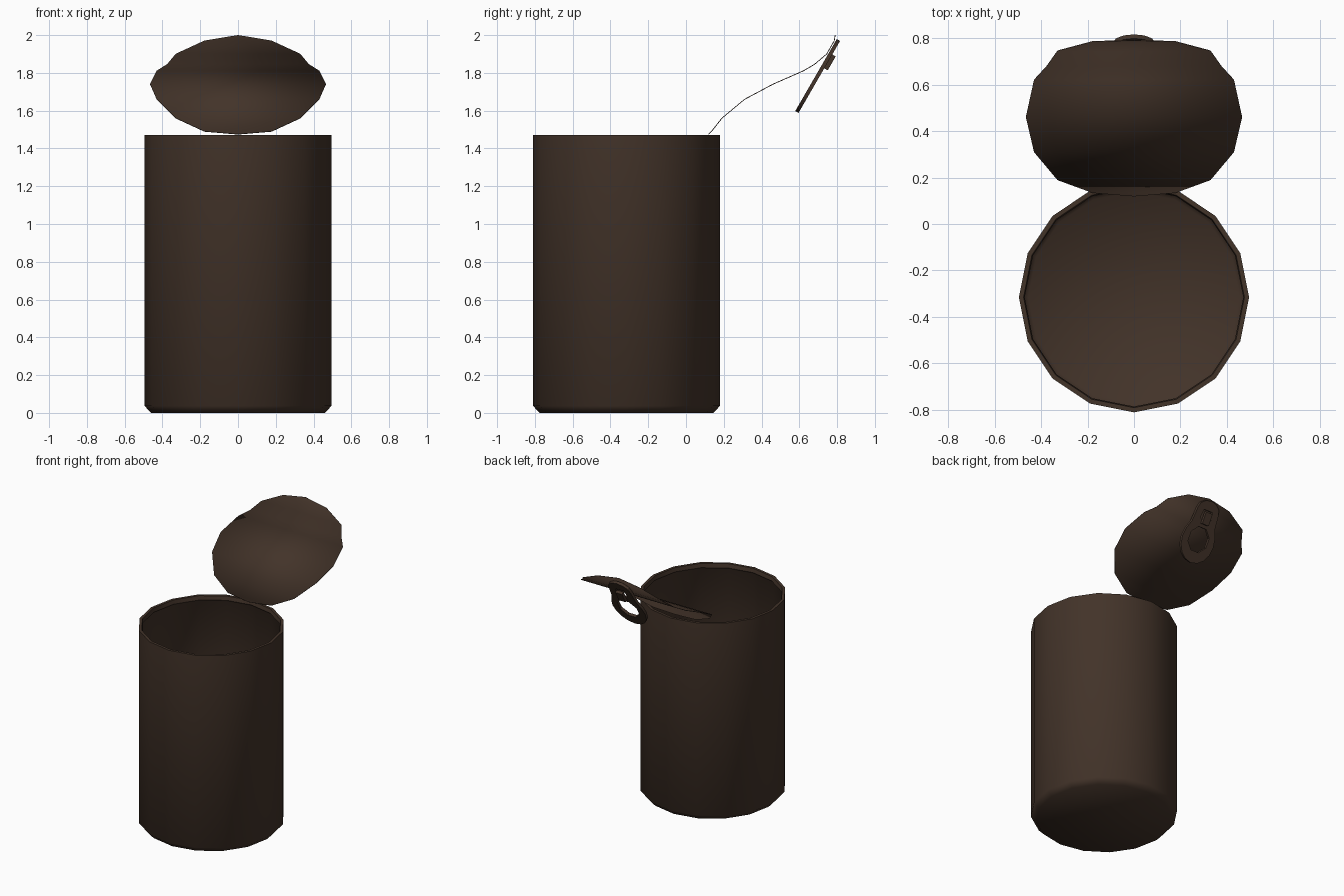
import bpy, bmesh, math
from mathutils import Matrix, Vector

if "Cube" in bpy.data.objects:
    bpy.data.objects.remove(bpy.data.objects["Cube"])

metal = bpy.data.materials.new("dark brown metal")
metal.diffuse_color = (0.055, 0.033, 0.022, 1)
metal.use_nodes = True
metal.node_tree.nodes["Principled BSDF"].inputs["Base Color"].default_value = metal.diffuse_color


def add_object(name, bm, angle):
    bmesh.ops.recalc_face_normals(bm, faces=bm.faces)
    me = bpy.data.meshes.new(name)
    bm.to_mesh(me)
    bm.free()
    me.materials.append(metal)
    ob = bpy.data.objects.new(name, me)
    bpy.context.collection.objects.link(ob)
    bpy.ops.object.select_all(action='DESELECT')
    ob.select_set(True)
    bpy.context.view_layer.objects.active = ob
    bpy.ops.object.shade_smooth_by_angle(angle=math.radians(angle))
    return ob


# Open can: 16-sided lathe, outside bottom up over the rim and down to the floor
SIDES, CY = 16, -0.315
profile = [(0.46, 0), (0.495, 0.037), (0.495, 1.47), (0.475, 1.47),
           (0.47, 1.44), (0.485, 1.425), (0.485, 0.045), (0.455, 0.012)]
bm = bmesh.new()
rings = [[bm.verts.new((r * math.cos(i * math.tau / SIDES),
                        CY + r * math.sin(i * math.tau / SIDES), z))
          for i in range(SIDES)] for r, z in profile]
for a, b in zip(rings, rings[1:]):
    for i in range(SIDES):
        j = (i + 1) % SIDES
        bm.faces.new((a[i], a[j], b[j], b[i]))
bm.faces.new(rings[0])
bm.faces.new(rings[-1])
add_object("can_body", bm, 50)

# Peeled-back lid: a 16-gon bent along a side profile (half width, y, z)
rows = [(0, .12, 1.475), (.178, .135, 1.49), (.329, .19, 1.56), (.43, .31, 1.66),
        (.465, .46, 1.74), (.43, .62, 1.81), (.375, .68, 1.845),
        (.329, .745, 1.90), (.178, .785, 1.97), (0, .79, 2.0)]
bm = bmesh.new()
strip = [[bm.verts.new((s * w, y, z)) for s in ((-1, 1) if w else (0,))]
         for w, y, z in rows]
for a, b in zip(strip, strip[1:]):
    bm.faces.new(a + b[::-1])
lid = add_object("peeled_lid", bm, 40)
sol = lid.modifiers.new("sheet", 'SOLIDIFY')
sol.thickness = 0.004
sol.offset = 0

# Pull tab: flat outline with two holes, tilted 60 degrees
FRAME = Matrix.Translation((0, 0.587, 1.593)) @ Matrix.Rotation(math.radians(60), 4, 'X')


def loop(cx, cy, rx, ry, n, a0=0.0, a1=math.tau):
    return [(cx + rx * math.cos(a0 + (a1 - a0) * i / n),
             cy + ry * math.sin(a0 + (a1 - a0) * i / n)) for i in range(n)]


outline = loop(0, .15, .135, .15, 8, math.pi, math.tau) + [(.135, .15), (.125, .21), (.1, .27)]
outline += loop(0, .37, .09, .07, 6, 0, math.pi) + [(-.09, .37), (-.1, .27), (-.125, .21)]
small_hole = [(-.045, .31), (0, .28), (.045, .31), (.035, .37), (-.035, .37)]
cu = bpy.data.curves.new("tab_outline", 'CURVE')
cu.dimensions = '2D'
cu.fill_mode = 'BOTH'
cu.extrude = 0.01
for pts in (outline, loop(0, .165, .085, .09, 8, math.pi / 8, math.tau + math.pi / 8), small_hole):
    sp = cu.splines.new('POLY')
    sp.points.add(len(pts) - 1)
    for p, (x, y) in zip(sp.points, pts):
        p.co = (x, y, 0, 1)
    sp.use_cyclic_u = True
tmp = bpy.data.objects.new("tab_helper", cu)
bpy.context.collection.objects.link(tmp)
bpy.context.view_layer.update()
me = bpy.data.meshes.new_from_object(tmp.evaluated_get(bpy.context.evaluated_depsgraph_get()))
bm = bmesh.new()
bm.from_mesh(me)
bpy.data.objects.remove(tmp)
bmesh.ops.remove_doubles(bm, verts=bm.verts, dist=1e-4)
bm.transform(FRAME)
add_object("pull_tab", bm, 30)

# Rivet tongue: small plate behind the little hole
bm = bmesh.new()
bmesh.ops.create_cube(bm, size=1, matrix=FRAME @ Matrix.Translation((0, .315, -.02))
                      @ Matrix.Diagonal((.055, .085, .022, 1)))
add_object("rivet_tongue", bm, 30)
